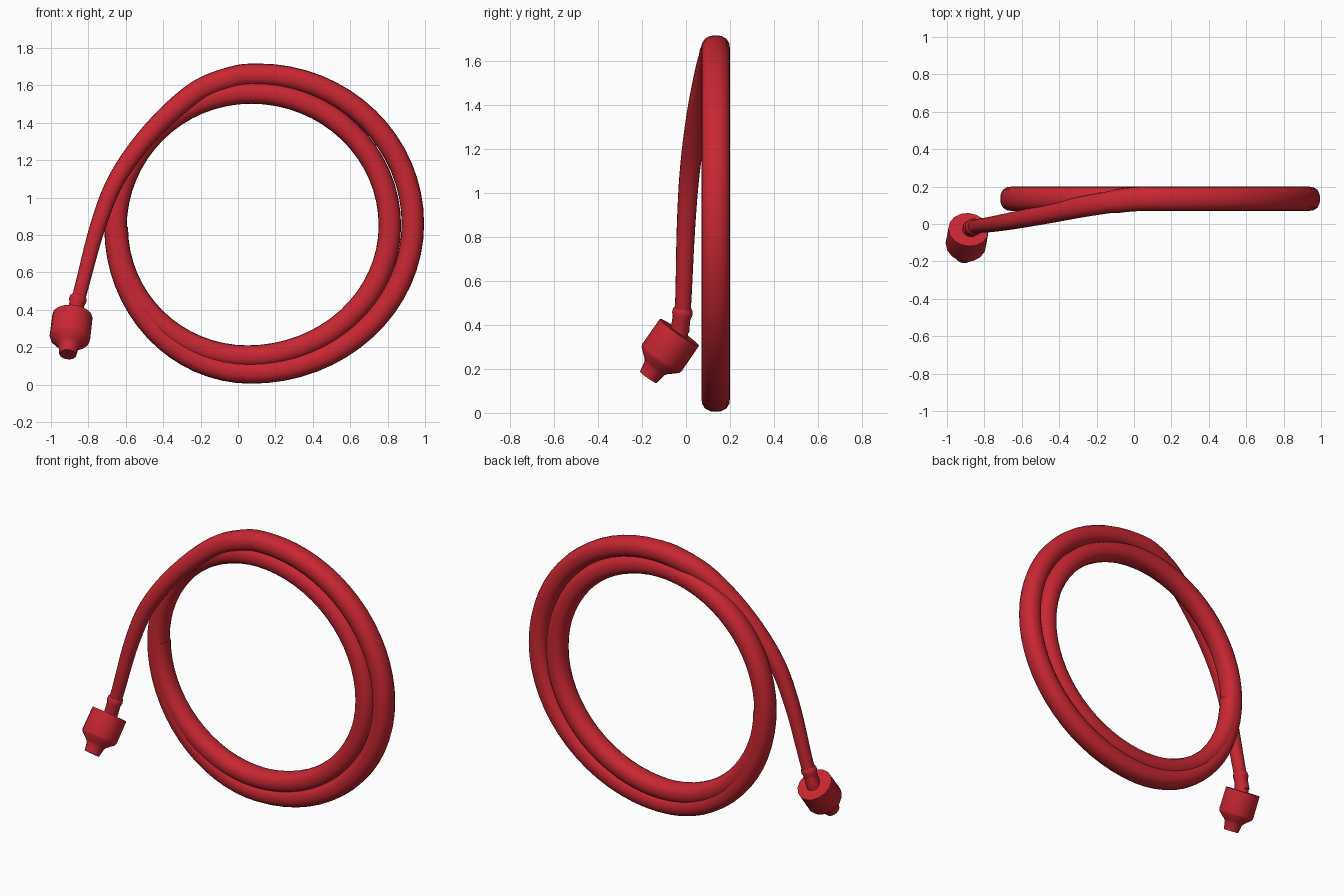
import bpy, bmesh, math
from mathutils import Vector

if "Cube" in bpy.data.objects:
    bpy.data.objects.remove(bpy.data.objects["Cube"])

red = bpy.data.materials.new("hose red")
red.diffuse_color = (0.58, 0.02, 0.033, 1)
red.use_nodes = True
red.node_tree.nodes["Principled BSDF"].inputs["Base Color"].default_value = red.diffuse_color


def finish(bm, name, angle):
    bmesh.ops.recalc_face_normals(bm, faces=bm.faces)
    me = bpy.data.meshes.new(name)
    bm.to_mesh(me)
    bm.free()
    me.materials.append(red)
    ob = bpy.data.objects.new(name, me)
    bpy.context.collection.objects.link(ob)
    bpy.ops.object.select_all(action='DESELECT')
    ob.select_set(True)
    bpy.context.view_layer.objects.active = ob
    bpy.ops.object.shade_smooth_by_angle(angle=math.radians(angle))
    return ob


def skin(bm, rings):
    """Join successive rings of points with quads and cap both ends."""
    vs = [[bm.verts.new(p) for p in r] for r in rings]
    n = len(vs[0])
    for a, b in zip(vs, vs[1:]):
        for i in range(n):
            bm.faces.new((a[i], a[(i + 1) % n], b[(i + 1) % n], b[i]))
    bm.faces.new(vs[0])
    bm.faces.new(vs[-1])


# free end of the hose: x, y, z, radius
lead = [(-0.88, -0.022, 0.37, 0.037), (-0.837, -0.012, 0.52, 0.037),
        (-0.75, 0.0, 0.845, 0.042), (-0.645, 0.018, 1.105, 0.046),
        (-0.463, 0.053, 1.353, 0.051), (-0.232, 0.1, 1.56, 0.057),
        (-0.03, 0.13, 1.642, 0.06), (0.11, 0.135, 1.657, 0.06)]
# extremes of the coil, in turn: top, right, bottom, left ...
coil = [(0.11, 1.657), (0.935, 0.86), (0.07, 0.065), (-0.655, 0.84),
        (0.07, 1.562), (0.812, 0.85), (0.05, 0.15), (-0.648, 0.84)]

path = []
ext = [lead[0]] + lead + [(0.25, 0.135, 1.648, 0.06)]
for k in range(1, len(ext) - 2):
    p0, p1, p2, p3 = ext[k - 1:k + 3]
    for s in range(6):
        t = s / 6
        path.append([0.5 * (2 * b + (c - a) * t + (2 * a - 5 * b + 4 * c - d) * t * t
                            + (3 * b - a - 3 * c + d) * t ** 3)
                     for a, b, c, d in zip(p0, p1, p2, p3)])
for k, ((x0, z0), (x1, z1)) in enumerate(zip(coil, coil[1:])):
    for s in range(16):
        a = s / 16 * math.pi / 2
        u, v = math.sin(a), 1 - math.cos(a)
        if k % 2:
            u, v = v, u
        path.append([x0 + (x1 - x0) * u, 0.135, z0 + (z1 - z0) * v, 0.06])
path.append([coil[-1][0], 0.135, coil[-1][1], 0.06])

# hose: slightly squared round section swept along the path
rings = []
for i, p in enumerate(path):
    c, r = Vector(p[:3]), p[3]
    a, b = path[max(i - 1, 0)], path[min(i + 1, len(path) - 1)]
    t = (Vector(b[:3]) - Vector(a[:3])).normalized()
    side = t.cross(Vector((0, 1, 0))).normalized()
    up = side.cross(t)
    ring = []
    for j in range(16):
        w = j * math.tau / 16
        cs, sn = math.cos(w), math.sin(w)
        f = (abs(cs) ** 2.4 + abs(sn) ** 2.4) ** (-1 / 2.4)
        ring.append(c + side * cs * f * r + up * sn * f * r * (1 + 0.08 * (r > 0.059)))
    rings.append(ring)
bm = bmesh.new()
skin(bm, rings)
finish(bm, "hose", 50)


def lathe(name, start, axis, profile, n=16):
    axis = Vector(axis).normalized()
    s = axis.cross(Vector((1, 0, 0))).normalized()
    u = axis.cross(s)
    rings = [[Vector(start) + axis * t + (s * math.cos(k * math.tau / n)
              + u * math.sin(k * math.tau / n)) * r for k in range(n)] for t, r in profile]
    bm = bmesh.new()
    skin(bm, rings)
    finish(bm, name, 35)


# collar where the hose meets the nozzle
lathe("collar", (-0.851, -0.012, 0.48), (-0.028, -0.022, -0.13),
      [(0, 0.037), (0.012, 0.045), (0.03, 0.047), (0.05, 0.041), (0.14, 0.041)])
# nozzle: wide barrel, tapered shoulder and narrow tip
lathe("nozzle", (-0.885, -0.03, 0.366), (-0.025, -0.142, -0.205),
      [(0, 0.108), (0.14, 0.109), (0.153, 0.104), (0.188, 0.064),
       (0.2, 0.055), (0.25, 0.046)])
